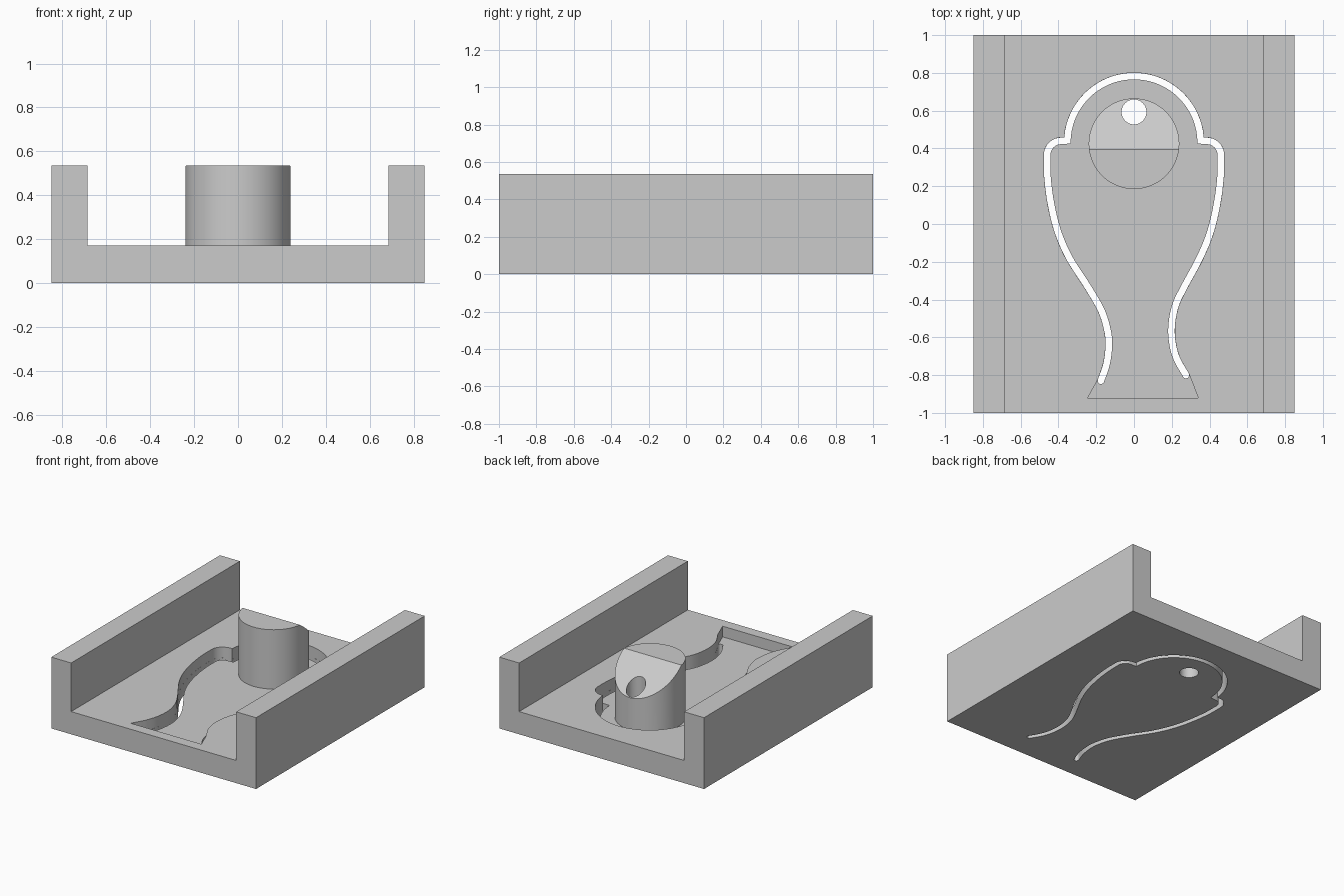
import bpy, bmesh, math
from mathutils import Vector

if "Cube" in bpy.data.objects:
    bpy.data.objects.remove(bpy.data.objects["Cube"], do_unlink=True)

GREY = (0.6, 0.6, 0.6, 1)
grey = bpy.data.materials.new("plain grey")
grey.use_nodes = True
grey.diffuse_color = GREY
grey.node_tree.nodes["Principled BSDF"].inputs["Base Color"].default_value = GREY

HEIGHT, FLOOR, POCKET = 0.535, 0.17, 0.09
HALF_SLOT = 0.0175


def prism(name, outline, lo, hi, place):
    """Extrude a 2D outline from lo to hi; place maps (u, v, w) to a position."""
    bm = bmesh.new()
    ends = [[bm.verts.new(place(u, v, w)) for u, v in outline] for w in (lo, hi)]
    n = len(outline)
    bm.faces.new(ends[0])
    bm.faces.new(ends[1])
    for i in range(n):
        j = (i + 1) % n
        bm.faces.new((ends[0][i], ends[0][j], ends[1][j], ends[1][i]))
    bmesh.ops.recalc_face_normals(bm, faces=bm.faces)
    mesh = bpy.data.meshes.new(name)
    bm.to_mesh(mesh)
    bm.free()
    mesh.materials.append(grey)
    ob = bpy.data.objects.new(name, mesh)
    bpy.context.collection.objects.link(ob)
    return ob


def upright(u, v, w):
    return (u, v, w)


def along_y(u, v, w):
    return (u, w, v)


def along_x(u, v, w):
    return (w, u, v)


def arc(cx, cy, r, start, end, n):
    angles = [math.radians(start + (end - start) * i / n) for i in range(n + 1)]
    return [Vector((cx + r * math.cos(a), cy + r * math.sin(a))) for a in angles]


def spline(points, steps=6):
    """Smooth curve through the points."""
    p = [Vector(q) for q in points]
    p = [2 * p[0] - p[1]] + p + [2 * p[-1] - p[-2]]
    out = []
    for a, b, c, d in zip(p, p[1:], p[2:], p[3:]):
        for i in range(steps):
            t = i / steps
            out.append(0.5 * (2 * b + (c - a) * t + (2 * a - 5 * b + 4 * c - d) * t * t
                              + (3 * b - a - 3 * c + d) * t ** 3))
    return out + [p[-2]]


def offset(path, dist):
    """Mitred parallel of an open path, to its left."""
    out = []
    for i, q in enumerate(path):
        a = (q - path[max(i - 1, 0)]).normalized()
        b = (path[min(i + 1, len(path) - 1)] - q).normalized()
        a, b = (a if a.length else b), (b if b.length else a)
        na, nb = Vector((-a.y, a.x)), Vector((-b.y, b.x))
        m = (na + nb).normalized()
        out.append(q + m * dist / m.dot(na))
    return out


def cap(path, r):
    """Round end points beyond the last point of a path, left to right."""
    d = (path[-1] - path[-2]).normalized()
    n = Vector((-d.y, d.x))
    return [path[-1] + r * (n * math.cos(a) + d * math.sin(a))
            for a in (math.pi * i / 8 for i in range(1, 8))]


def cut(ob, cutter, keep=False):
    mod = ob.modifiers.new("cut", 'BOOLEAN')
    mod.operation, mod.solver, mod.object = 'DIFFERENCE', 'EXACT', cutter
    bpy.context.view_layer.objects.active = ob
    bpy.ops.object.modifier_apply(modifier=mod.name)
    if not keep:
        bpy.data.objects.remove(cutter, do_unlink=True)


# Centre line of the slot: left flank up, over the head, right flank down
left_flank = spline([(-.46, .365), (-.458, .25), (-.44, .11), (-.403, -.04), (-.342, -.18),
                     (-.24, -.34), (-.172, -.46), (-.141, -.56), (-.133, -.64),
                     (-.145, -.74), (-.175, -.83)])
right_flank = spline([(.46, .365), (.458, .25), (.44, .11), (.405, -.04), (.348, -.18),
                      (.262, -.34), (.22, -.43), (.2, -.53), (.202, -.62),
                      (.225, -.71), (.275, -.8)])
path = (left_flank[::-1] + arc(-.385, .365, .075, 180, 90, 10)[1:]
        + arc(0, .43, .353, 178, 2, 40)
        + arc(.385, .365, .075, 90, 0, 10)[:-1] + right_flank)

# Channel body
profile = [(-.85, 0), (.85, 0), (.85, HEIGHT), (.685, HEIGHT), (.685, FLOOR),
           (-.685, FLOOR), (-.685, HEIGHT), (-.85, HEIGHT)]
body = prism("channel_body", profile, -1, 1, along_y)

# Shallow pocket with a flared foot
pocket = offset(path, HALF_SLOT) + [Vector((.34, -.92)), Vector((-.245, -.92))]
cut(body, prism("pocket_cutter", pocket, POCKET, .4, upright))

# Round-ended slot through the pocket floor
r = HALF_SLOT - 0.0003
slot = (offset(path, r) + cap(path, r)
        + offset(path, -r)[::-1] + cap(path[::-1], r))
cut(body, prism("slot_cutter", slot, -.1, POCKET + .03, upright))

# Post with a sloped back
post = prism("round_post", arc(0, .425, .24, 0, 360, 72)[:-1], POCKET - .03, HEIGHT, upright)
wedge = [(.395, HEIGHT), (.795, HEIGHT - .304), (.795, .8), (.395, .8)]
cut(post, prism("slope_cutter", wedge, -.5, .5, along_x))

# Hole through the post and the floor
hole = prism("hole_cutter", arc(0, .593, .066, 0, 360, 40)[:-1], -.2, .9, upright)
cut(body, hole, keep=True)
cut(post, hole)

# Smooth the round walls, keep the edges sharp
bpy.ops.object.select_all(action='DESELECT')
for ob in (body, post):
    ob.select_set(True)
bpy.context.view_layer.objects.active = body
bpy.ops.object.shade_smooth_by_angle(angle=math.radians(30))
